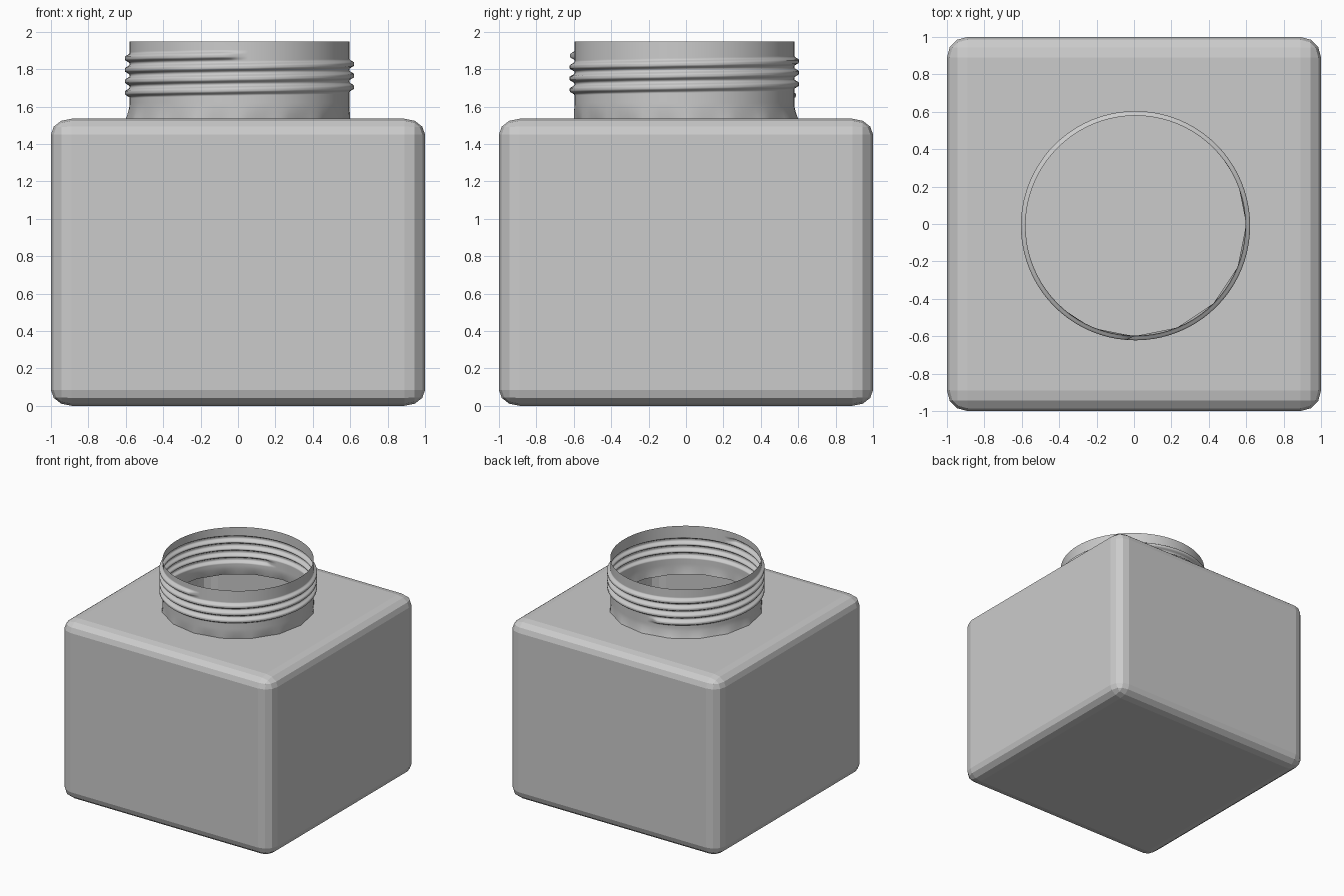
import bpy, bmesh
from math import sin, cos, pi, radians

if "Cube" in bpy.data.objects:
    bpy.data.objects.remove(bpy.data.objects["Cube"])

TOP, RIM = 1.535, 1.948       # shoulder and mouth heights
HOLE_R, HOLE_N = 0.6, 16      # coarse hole in the shoulder
NECK_R, CX, CY = 0.588, 0.008, -0.009


def finish(bm, name):
    me = bpy.data.meshes.new(name)
    bm.to_mesh(me)
    bm.free()
    ob = bpy.data.objects.new(name, me)
    bpy.context.collection.objects.link(ob)
    return ob


# Body: bevelled cube squashed in height, with a 16-sided hole on top
bm = bmesh.new()
bmesh.ops.create_cube(bm, size=2)
bmesh.ops.bevel(bm, geom=bm.edges[:], offset=0.11, segments=3, profile=0.5,
                affect='EDGES')
for v in bm.verts:
    v.co.z = (v.co.z + 1) * TOP / 2
lid = max(bm.faces, key=lambda f: f.calc_center_median().z)
rim_edges = list(lid.edges)
bmesh.ops.delete(bm, geom=[lid], context='FACES_ONLY')
ring = [bm.verts.new((HOLE_R * cos(2 * pi * i / HOLE_N),
                      HOLE_R * sin(2 * pi * i / HOLE_N), TOP))
        for i in range(HOLE_N)]
hole_edges = [bm.edges.new((ring[i], ring[i - 1])) for i in range(HOLE_N)]
bmesh.ops.triangle_fill(bm, edges=rim_edges + hole_edges, use_beauty=True,
                        normal=(0, 0, 1))
bmesh.ops.recalc_face_normals(bm, faces=bm.faces[:])
body = finish(bm, "jar_body")

# Neck: open tube blending from the coarse hole to a circle, with a raised helix
SEG = 80
PITCH, TURNS, END_Z, END_A = 0.0615, 3.46, 1.873, radians(268)
RIDGE, HALF_W = 0.025, 0.025


def thread(a, z):
    """Ridge height of the right-handed thread at angle a and height z."""
    best = 0
    for k in range(-5, 2):
        turns_back = (END_A - a) / (2 * pi) - k
        if 0 <= turns_back <= TURNS:
            d = abs(z - (END_Z - PITCH * turns_back)) / HALF_W
            if d < 1:
                best = max(best, min(1, 1.25 * cos(d * pi / 2) ** 1.3))
    return RIDGE * best


levels = [TOP, 1.55, 1.57, 1.59, 1.61]
levels += [1.622 + 0.0055 * i for i in range(52)] + [RIM]
bm = bmesh.new()
rows = []
for z in levels:
    t = min(1, (z - TOP) / 0.065) ** 0.8
    row = []
    for i in range(SEG):
        a = 2 * pi * i / SEG
        # radius of the 16-gon at this angle
        sector = 2 * pi / HOLE_N
        poly = HOLE_R * cos(sector / 2) / cos(a % sector - sector / 2)
        r = NECK_R + thread(a, z)
        row.append(bm.verts.new(((poly * (1 - t) + r * t) * cos(a) + CX * t,
                                 (poly * (1 - t) + r * t) * sin(a) + CY * t, z)))
    rows.append(row)
for lo, hi in zip(rows, rows[1:]):
    for i in range(SEG):
        j = (i + 1) % SEG
        bm.faces.new((lo[i], lo[j], hi[j], hi[i]))
neck = finish(bm, "threaded_neck")
for p in neck.data.polygons:
    p.use_smooth = True
